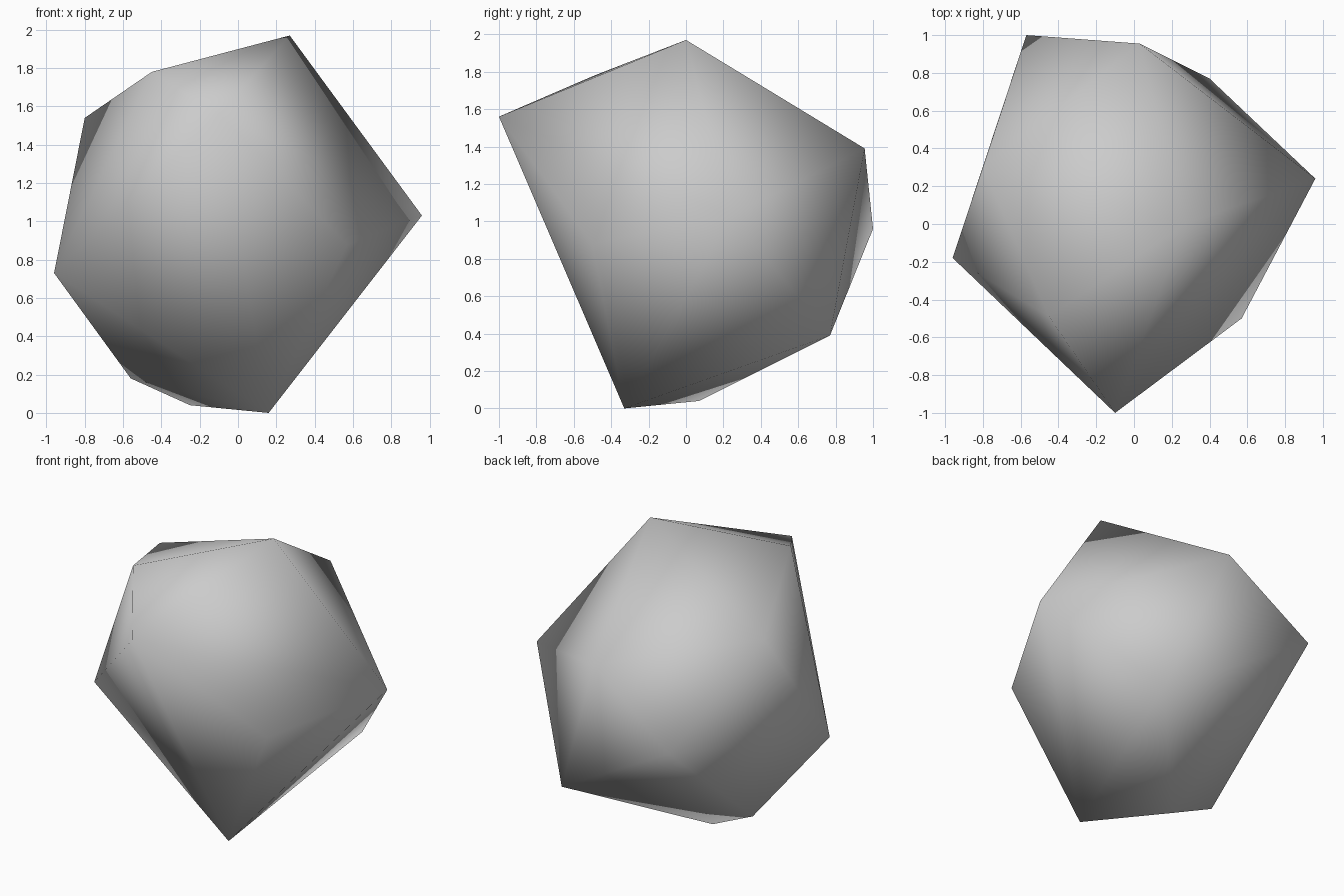
import bpy
import bmesh

cube = bpy.data.objects.get("Cube")
if cube:
    bpy.data.objects.remove(cube, do_unlink=True)

# Plain grey stone
stone = bpy.data.materials.new("stone_grey")
stone.use_nodes = True
GREY = (0.6, 0.6, 0.6, 1.0)
stone.diffuse_color = GREY
stone.node_tree.nodes["Principled BSDF"].inputs["Base Color"].default_value = GREY

# Corners of the faceted boulder, from the crown down to the foot
crown = [(0.27, 0.0, 1.97), (-0.45, -0.49, 1.78), (-0.1, -1.0, 1.56),
         (-0.8, 0.3, 1.54), (0.03, 0.955, 1.39)]
belt = [(0.96, 0.24, 1.03), (-0.57, 1.0, 0.96), (0.57, -0.5, 0.88),
        (-0.96, -0.18, 0.73)]
foot = [(0.4, 0.77, 0.39), (-0.56, 0.08, 0.18), (-0.25, 0.07, 0.04),
        (0.16, -0.33, 0.0)]

# Stretch a closed triangulated skin over the corners
bm = bmesh.new()
for corner in crown + belt + foot:
    bm.verts.new(corner)
bmesh.ops.convex_hull(bm, input=list(bm.verts))
bmesh.ops.triangulate(bm, faces=list(bm.faces))
bmesh.ops.recalc_face_normals(bm, faces=list(bm.faces))
for face in bm.faces:
    face.smooth = True

mesh = bpy.data.meshes.new("boulder")
bm.to_mesh(mesh)
bm.free()
mesh.materials.append(stone)
boulder = bpy.data.objects.new("boulder", mesh)
bpy.context.collection.objects.link(boulder)
